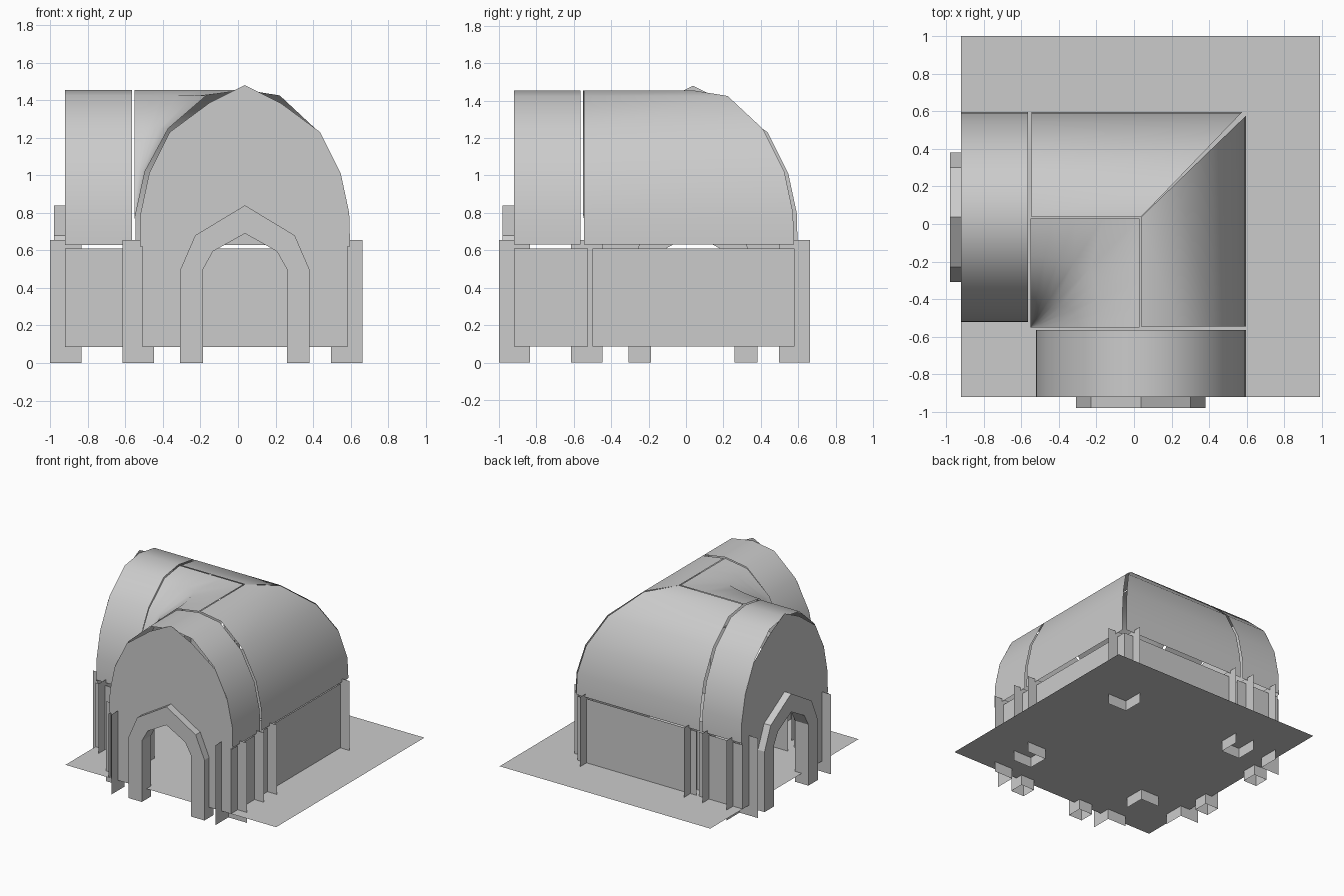
import bpy, bmesh, math

if "Cube" in bpy.data.objects:
    bpy.data.objects.remove(bpy.data.objects["Cube"])

C = 0.037            # centre line of both tunnel arms
BASE, WALL_TOP = 0.085, 0.61
END = -0.92          # open end of each arm
# half profile of the vault: (offset from centre, height)
HALF = [(0.56, 0.63), (0.555, 0.8), (0.507, 1.02), (0.387, 1.25), (0.192, 1.425), (0, 1.455)]


def make(name, verts, faces, smooth=False, swap=False):
    # swap reflects a part across the x = y diagonal onto the other arm
    if swap:
        verts = [(y, x, z) for x, y, z in verts]
        faces = [tuple(reversed(f)) for f in faces]
    me = bpy.data.meshes.new(name)
    me.from_pydata(verts, [], faces)
    bm = bmesh.new()
    bm.from_mesh(me)
    big = [f for f in bm.faces if len(f.verts) > 4]
    bmesh.ops.triangulate(bm, faces=big)
    bm.to_mesh(me)
    bm.free()
    for p in me.polygons:
        p.use_smooth = smooth
    ob = bpy.data.objects.new(name, me)
    bpy.context.collection.objects.link(ob)
    return ob


def strips(name, rows, smooth=True, swap=False):
    # surface lofted through equally long rows of points
    n = len(rows[0])
    verts = [p for r in rows for p in r]
    faces = [(i * n + j, i * n + j + 1, (i + 1) * n + j + 1, (i + 1) * n + j)
             for i in range(len(rows) - 1) for j in range(n - 1)]
    return make(name, verts, faces, smooth, swap)


def panel(name, a, b, z0, z1, swap=False):
    return make(name, [(*a, z0), (*b, z0), (*b, z1), (*a, z1)], [(0, 1, 2, 3)], False, swap)


# floor
make("floor", [(END, END, BASE), (0.99, END, BASE), (0.99, 1, BASE), (END, 1, BASE)], [(0, 1, 2, 3)])

# doorway outlines, left foot to right foot
HALF_IN = [(-0.223, 0), (-0.223, 0.5), (-0.17, 0.595), (0, 0.69)]
HALF_OUT = [(-0.345, 0), (-0.345, 0.495), (-0.265, 0.68), (0, 0.84)]
full = lambda h: h + [(-o, z) for o, z in reversed(h[:-1])]
inner, outer = full(HALF_IN), full(HALF_OUT)

for swap, arm in ((False, "front"), (True, "left")):
    # end vault of the arm
    prof = [(-o, z) for o, z in HALF] + [(o, z) for o, z in reversed(HALF[:-1])]
    strips(arm + "_end_vault", [[(C + o, y, z) for o, z in prof] for y in (END, -0.565)], True, swap)

    # outer half vault, mitred at the far corner
    strips(arm + "_corner_vault",
           [[(C + o, -0.545, z) for o, z in HALF],
            [(C + o, C + o - 0.02 * o / 0.56, z) for o, z in HALF]], True, swap)

    # gable wall with the doorway cut out
    gable = [(0.545, BASE), (0.545, 0.62), (0.56, 0.62), (0.555, 0.8), (0.51, 1.01), (0.4, 1.23),
             (0.19, 1.385), (0, 1.48)]
    ring = gable + [(-o, z) for o, z in reversed(gable[:-1])]
    ring += [(o, max(z, BASE)) for o, z in inner]
    make(arm + "_gable", [(C + o, END, z) for o, z in ring], [tuple(range(len(ring)))], False, swap)

    # projecting door frame, open underneath
    y0, y1 = -0.98, -0.86
    rows = [[(C + o, y, z) for o, z in pts]
            for pts, y in ((inner, y0), (outer, y0), (outer, y1), (inner, y1), (inner, y0))]
    strips(arm + "_door_frame", rows, False, swap)

    # side walls
    panel(arm + "_outer_wall_end", (0.58, END), (0.58, -0.525), BASE, WALL_TOP, swap)
    panel(arm + "_outer_wall_corner", (0.58, -0.5), (0.58, 0.58), BASE, WALL_TOP, swap)
    panel(arm + "_inner_wall", (-0.53, END), (-0.53, -0.61), BASE, WALL_TOP, swap)

# rounded valley roof over the inner corner
K, S, N = -0.55, 0.58, 8
rows = []
for o, z in [(0.56, 0.77)] + HALF[2:]:
    t = 1 - o / 0.56
    row = []
    for i in range(N + 1):
        a = math.pi / 2 * i / N
        c, s = math.cos(a), math.sin(a)
        r = S * t * (1 + t * t * (1 / max(c, s) - 1))
        row.append((K + r * c, K + r * s, z))
    rows.append(row)
strips("inner_corner_roof", rows)

# thin bracket posts: pairs of upright panels on the inner side of each corner
H, TOP = 0.084, 0.655
posts = [(0.58, 0.58, -1, (-1,)), (-0.53, -0.53, 1, (1,)),
         (0.58, -0.917, -1, (1,)), (-0.53, -0.917, 1, (1,)), (0.58, -0.53, -1, (-1, 1)),
         (-0.917, 0.58, 1, (-1,)), (-0.917, -0.53, 1, (1,))]
for n, (x, y, sx, sys_) in enumerate(posts):
    panel(f"post_{n}_side", (x + sx * H, y - H), (x + sx * H, y + H), 0, TOP)
    for sy in sys_:
        panel(f"post_{n}_face_{sy}", (x - H, y + sy * H), (x + H, y + sy * H), 0, TOP)
# post halfway along the back wall
panel("back_post_face", (-0.53 - H, 0.58 - H), (-0.53 + H, 0.58 - H), 0, TOP)
for s in (-1, 1):
    panel(f"back_post_side_{s}", (-0.53 + s * H, 0.58 - H), (-0.53 + s * H, 0.58 + H), 0, TOP)
